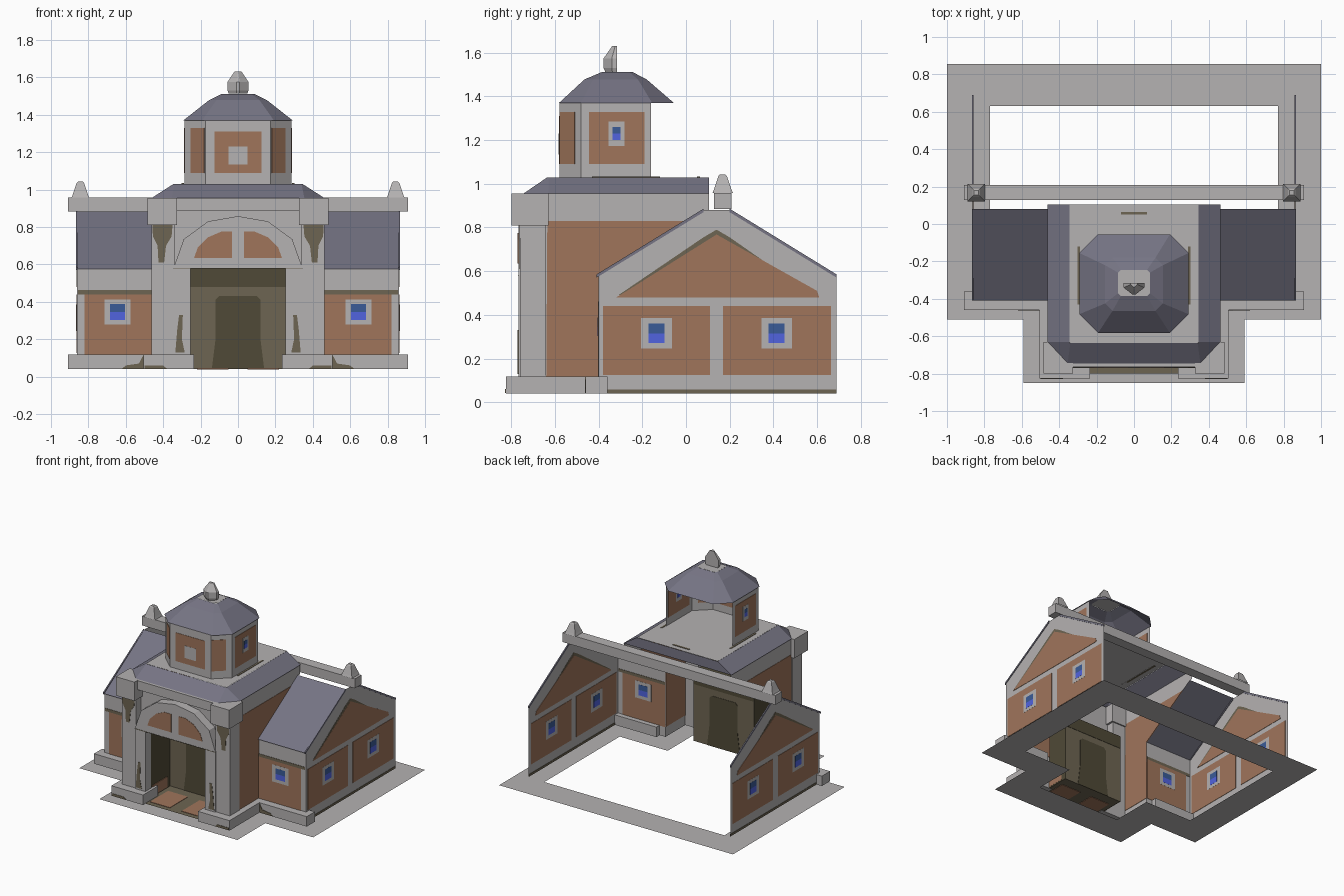
import bpy, bmesh
from mathutils import Vector

if "Cube" in bpy.data.objects:
    bpy.data.objects.remove(bpy.data.objects["Cube"])

def material(name, rgb):
    m = bpy.data.materials.new(name)
    m.diffuse_color = (*rgb, 1)
    m.use_nodes = True
    m.node_tree.nodes["Principled BSDF"].inputs["Base Color"].default_value = m.diffuse_color
    return m

STONE = material("pale stone", (.46, .445, .445))
BRICK = material("brown brick", (.35, .178, .105))
SLATE = material("purple slate", (.18, .175, .23))
OLIVE = material("olive stain", (.155, .13, .085))
DARK = material("dark olive", (.08, .068, .038))
GLASS = material("dark blue glass", (.042, .105, .31))
BRIGHT = material("bright blue glass", (.082, .125, .74))

def build(name, verts, faces, mat, mirror=False):
    bm = bmesh.new()
    vs = [bm.verts.new(v) for v in verts]
    for f in faces:
        bm.faces.new([vs[i] for i in f])
    bmesh.ops.recalc_face_normals(bm, faces=bm.faces)
    me = bpy.data.meshes.new(name)
    bm.to_mesh(me)
    bm.free()
    me.materials.append(mat)
    ob = bpy.data.objects.new(name, me)
    bpy.context.collection.objects.link(ob)
    if mirror:
        mod = ob.modifiers.new("mirror", 'MIRROR')
        mod.use_mirror_merge = False
    return ob

def loft(name, rings, mat, mirror=False, bottom=False, top=True):
    n = len(rings[0])
    verts = [p for r in rings for p in r]
    faces = [(k*n+i, k*n+(i+1) % n, (k+1)*n+(i+1) % n, (k+1)*n+i)
             for k in range(len(rings)-1) for i in range(n)]
    if bottom:
        faces.append(range(n))
    if top:
        faces.append(range((len(rings)-1)*n, len(rings)*n))
    return build(name, verts, faces, mat, mirror)

def rect(x0, x1, y0, y1, z):
    return [(x0, y0, z), (x1, y0, z), (x1, y1, z), (x0, y1, z)]

def box(name, x0, x1, y0, y1, z0, z1, mat, mirror=False):
    return loft(name, [rect(x0, x1, y0, y1, z0), rect(x0, x1, y0, y1, z1)], mat, mirror, True)

def panel(name, origin, along, pts, mat, d0=0, d1=0, mirror=False):
    """Upright sheet or slab: pts are (distance along, height)."""
    a = Vector((*along, 0)).normalized()
    n = Vector((-a.y, a.x, 0))
    o = Vector((*origin, 0))
    ring = lambda d: [o + a*s + n*d + Vector((0, 0, z)) for s, z in pts]
    if d0 == d1:
        return build(name, ring(d0), [range(len(pts))], mat, mirror)
    return loft(name, [ring(d0), ring(d1)], mat, mirror, True)

def plate(name, origin, along, pts, mat, level=1, mirror=True):
    """Thin colour plate showing on both sides of a wall; higher level lies on top."""
    t = .0018 + .0009*level
    return panel(name, origin, along, pts, mat, -t, t, mirror)

def r(u0, u1, z0, z1):
    return [(u0, z0), (u1, z0), (u1, z1), (u0, z1)]

def window(name, origin, along, u, z, w=.07, h=.07, g=.037, gh=.045):
    plate(name+"_frame", origin, along, r(u-w, u+w, z-h, z+h), STONE, 2)
    plate(name+"_glass", origin, along, r(u-g, u+g, z, z+gh), GLASS, 3)
    plate(name+"_lower_glass", origin, along, r(u-g, u+g, z-gh, z), BRIGHT, 3)

X, Y = (1, 0), (0, 1)

# paved border around the building
def border(w, b, s, p, f):
    return [(-w, b, 0), (w, b, 0), (w, s, 0), (p, s, 0), (p, f, 0), (-p, f, 0), (-p, s, 0), (-w, s, 0)]
loft("paving", [border(1, .855, -.51, .59, -.85), border(.77, .63, -.29, .36, -.62)], STONE, top=False)

# side wings: gable walls
G = (.862, 0)
panel("gable_wall", G, Y, [(-.4, .04), (.69, .04), (.69, .58), (.2, .88), (.08, .88), (-.4, .58)], STONE, mirror=True)
for u0, u1 in ((-.38, .11), (.17, .665)):
    plate("gable_brick", G, Y, r(u0, u1, .125, .44), BRICK)
plate("gable_stain", G, Y, [(-.31, .49), (.58, .49), (.2, .755), (.14, .79), (.08, .755)], OLIVE, 0)
plate("gable_brick_triangle", G, Y, [(-.32, .48), (.61, .48), (.6, .51), (.14, .768), (-.27, .51)], BRICK)
plate("gable_foot_stain", G, Y, r(-.36, .69, .04, .057), OLIVE)
for u in (-.135, .415):
    window("gable_window", G, Y, u, .315)
plate("gable_front_coping", G, Y, [(-.41, .57), (-.41, .585), (.08, .886), (.08, .87)], SLATE, 3)
plate("gable_back_coping", G, Y, [(.69, .57), (.69, .585), (.2, .886), (.2, .87)], SLATE, 3)

# side wings: front walls and roofs
F = (0, -.4)
panel("wing_front_wall", F, X, r(.455, .862, .04, .58), STONE, mirror=True)
plate("wing_brick", F, X, r(.458, .82, .115, .44), BRICK)
plate("wing_stain_band", F, X, r(.458, .855, .44, .462), OLIVE)
window("wing_window", F, X, .645, .345, .07, .066, .04, .042)
build("wing_roof", [(.455, -.41, .575), (.866, -.41, .575), (.866, .08, .884), (.455, .08, .884)],
      [(0, 1, 2, 3)], SLATE, True)

# ridge beam with finials
box("ridge_beam", -.91, .91, .128, .208, .884, .957, STONE)
def square(c, d, h, z):
    return rect(c-h, c+h, d-h, d+h, z)
loft("ridge_finial", [square(.843, .168, h, z) for h, z in ((.047, .957), (.04, .975), (.02, 1.035), (.012, 1.043))],
     STONE, True)

# stepped plinths
box("pillar_plinth", .235, .505, -.825, -.64, .04, .117, STONE, True)
box("tower_side_plinth", .455, .505, -.64, -.4, .04, .117, STONE, True)
box("wing_plinth", .505, .91, -.46, -.36, .04, .117, STONE, True)
panel("plinth_stain", (0, -.826), X, [(.5, .042), (.38, .042), (.4, .06), (.5, .06)], OLIVE, -.002, .002, True)
panel("wing_plinth_stain", (0, -.461), X, [(.506, .042), (.62, .042), (.6, .06), (.53, .07), (.506, .115)],
      OLIVE, -.002, .002, True)

# central tower side walls
S = (.455, 0)
panel("tower_side_wall", S, Y, [(-.7, .04), (-.4, .04), (-.4, .58), (.08, .88), (.105, .88), (.105, .955), (-.7, .955)],
      STONE, mirror=True)
plate("tower_side_brick", S, Y, [(-.64, .117), (-.4, .117), (-.4, .58), (0, .83), (-.635, .83)], BRICK)

# corner pillars and capitals
box("corner_pillar", .34, .462, -.76, -.64, .04, .83, STONE, True)
box("capital", .325, .485, -.8, -.63, .81, .956, STONE, True)
plate("pillar_stain", (0, -.76), X, [(.35, .81), (.458, .81), (.455, .75), (.43, .7), (.425, .61), (.395, .61),
                                     (.385, .7), (.355, .75)], OLIVE)

# arched door surround with two lunettes
half = [(.255, .58), (.255, .04), (.345, .04), (.345, .58), (.29, .735), (.16, .83)]
arch = half + [(0, .858)] + [(-x, z) for x, z in reversed(half)]
panel("door_surround", (0, 0), X, arch, STONE, -.768, -.7)
panel("facade_wall", (0, -.7), X, r(-.455, .455, .58, .955), STONE)
box("front_lintel", -.33, .33, -.765, -.7, .885, .955, STONE)
plate("arch_line", (0, -.768), X, r(0, .345, .578, .582), OLIVE, 0)
plate("lunette_brick", (0, -.768), X, [(.032, .635), (.235, .635), (.215, .69), (.16, .745), (.09, .775), (.032, .775)], BRICK)
plate("jamb_stain", (0, -.768), X, [(.285, .13), (.335, .13), (.325, .25), (.315, .33), (.295, .33), (.3, .2)], OLIVE)

# entrance recess
panel("recess_back", (0, -.46), X, r(-.258, .258, .04, .58), OLIVE)
plate("door", (0, -.46), X, [(-.14, .04), (.14, .04), (.12, .2), (.12, .41), (.1, .43), (-.1, .43), (-.12, .41), (-.12, .2)],
      DARK, mirror=False)
plate("recess_top_shade", (0, -.46), X, r(-.255, .255, .48, .58), DARK, mirror=False)
panel("recess_side", (.258, 0), Y, r(-.7, -.46, .04, .58), DARK, mirror=True)
plate("recess_side_brick", (.256, 0), Y, r(-.68, -.5, .05, .13), BRICK)
build("recess_ceiling", rect(-.258, .258, -.72, -.46, .58), [(0, 1, 2, 3)], DARK)
build("porch_floor", rect(-.258, .258, -.8, -.46, .042), [(0, 1, 2, 3)], OLIVE)
box("porch_floor_brick", .05, .22, -.76, -.54, .039, .045, BRICK, True)

# tower roof with sloping rim and flat top
loft("tower_roof_rim", [
    [(.462, .105, .955), (.462, -.63, .955), (.355, -.745, .955), (-.355, -.745, .955), (-.462, -.63, .955), (-.462, .105, .955)],
    [(.345, .105, 1.03), (.345, -.63, 1.03), (.34, -.635, 1.03), (-.34, -.635, 1.03), (-.345, -.63, 1.03), (-.345, .105, 1.03)]],
     SLATE, top=False).data.materials[0] = SLATE
build("tower_flat_top", rect(-.345, .345, -.635, .105, 1.031), [(0, 1, 2, 3)], STONE)
box("flat_top_stain", .29, .303, -.43, -.12, 1.028, 1.034, OLIVE, True)
box("flat_top_back_stain", -.07, .07, .05, .065, 1.028, 1.034, OLIVE)

# cupola walls, open at the back
CZ = (1.03, 1.37)
panel("cupola_front", (0, -.58), X, r(-.175, .175, *CZ), STONE)
plate("cupola_front_brick", (0, -.58), X, r(-.125, .125, 1.09, 1.31), BRICK, mirror=False)
plate("cupola_front_blind_window", (0, -.58), X, r(-.05, .05, 1.135, 1.23), STONE, 2, mirror=False)
C, CD = (.175, -.58), (.11, .1)
panel("cupola_corner", C, CD, r(0, .1487, *CZ), STONE, mirror=True)
plate("cupola_corner_brick", C, CD, r(.005, .105, 1.09, 1.33), BRICK)
D = (.285, 0)
panel("cupola_side", D, Y, r(-.48, -.16, *CZ), STONE, mirror=True)
plate("cupola_side_brick", D, Y, r(-.445, -.19, 1.09, 1.33), BRICK)
window("cupola_window", D, Y, -.318, 1.23, .036, .056, .018, .03)

# cupola roof
def octagon(h, y0, y1, c, z):
    return [(h-c, y0, z), (h, y0+c, z), (h, y1-c, z), (h-c, y1, z), (c-h, y1, z), (-h, y1-c, z), (-h, y0+c, z), (c-h, y0, z)]
loft("cupola_roof", [octagon(.292, -.582, -.055, .1, 1.37), octagon(.155, -.465, -.18, .04, 1.478),
                     octagon(.085, -.385, -.245, .015, 1.512)], SLATE, top=False)
build("cupola_cap", octagon(.085, -.385, -.245, .015, 1.513), [range(8)], STONE)

# half spire on the cupola
def half_hexagon(w, d, z):
    return [(-w, -.315, z), (-w, -.315-d*.4, z), (-w*.15, -.315-d, z), (w*.15, -.315-d, z), (w, -.315-d*.4, z), (w, -.315, z)]
loft("spire", [half_hexagon(.05, .055, 1.513), half_hexagon(.056, .062, 1.53), half_hexagon(.056, .062, 1.575),
               half_hexagon(.018, .022, 1.632)], STONE)
